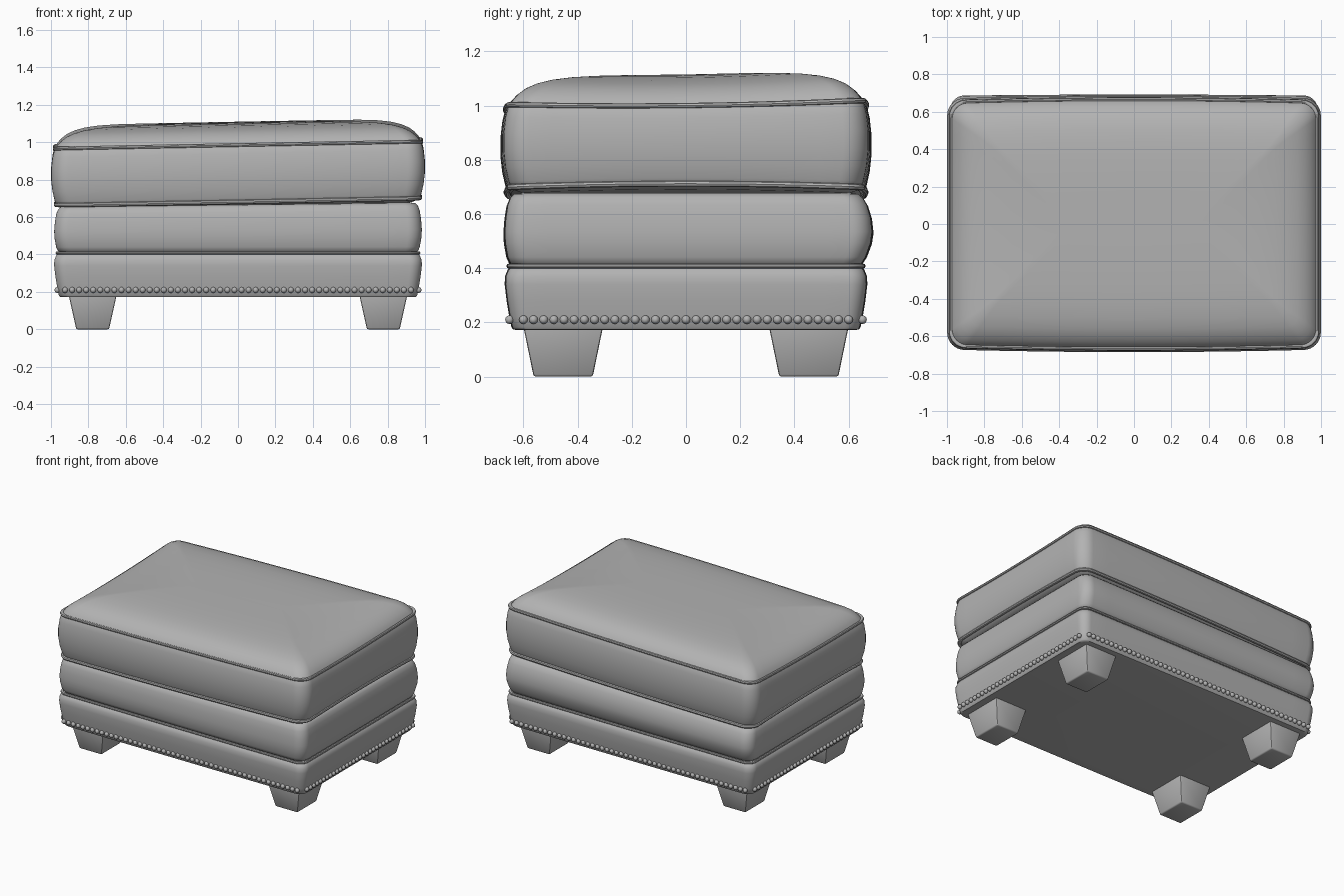
import bpy, bmesh, math
from mathutils import Matrix, Vector

if "Cube" in bpy.data.objects:
    bpy.data.objects.remove(bpy.data.objects["Cube"])

grey = bpy.data.materials.new("grey leather")
grey.diffuse_color = (0.45, 0.45, 0.45, 1)
grey.use_nodes = True
grey.node_tree.nodes["Principled BSDF"].inputs["Base Color"].default_value = grey.diffuse_color


def finish(name, bm, angle=40):
    bmesh.ops.recalc_face_normals(bm, faces=bm.faces)
    me = bpy.data.meshes.new(name)
    bm.to_mesh(me)
    bm.free()
    me.materials.append(grey)
    ob = bpy.data.objects.new(name, me)
    bpy.context.collection.objects.link(ob)
    bpy.ops.object.select_all(action='DESELECT')
    ob.select_set(True)
    bpy.context.view_layer.objects.active = ob
    bpy.ops.object.shade_smooth_by_angle(angle=math.radians(angle))
    return ob


def ring(hx, hy, r, bow, n=14, m=8):
    """Rounded rectangle outline whose long sides bow outwards a little."""
    r = min(r, hx * 0.95, hy * 0.95)
    corners = [(hx - r, hy - r), (r - hx, hy - r), (r - hx, r - hy), (hx - r, r - hy)]
    pts = []
    for i, (cx, cy) in enumerate(corners):
        arc = [Vector((cx + r * math.cos((i + k / m) * math.pi / 2),
                       cy + r * math.sin((i + k / m) * math.pi / 2))) for k in range(m + 1)]
        nx, ny = corners[(i + 1) % 4]
        a = (i + 1) * math.pi / 2
        nxt = Vector((nx + r * math.cos(a), ny + r * math.sin(a)))
        pts += arc + [arc[-1].lerp(nxt, k / n) for k in range(1, n)]
    for p in pts:
        p.y += bow * (p.y / hy) * (1 - (p.x / hx) ** 2)
    return pts


def loft(name, hx, hy, r, bow, levels, warp, closed=False):
    """Stack outlines given as (inset, z); closed makes a tube for piping."""
    bm = bmesh.new()
    rows = []
    for d, z in levels:
        rows.append([bm.verts.new(warp(p.x, p.y, z))
                     for p in ring(hx - d, hy - d, max(r - d * 0.3, 0.02), bow)])
    pairs = list(zip(rows, rows[1:]))
    if closed:
        pairs.append((rows[-1], rows[0]))
    for a, b in pairs:
        for i in range(len(a)):
            j = (i + 1) % len(a)
            bm.faces.new((a[i], a[j], b[j], b[i]))
    if not closed:
        bm.faces.new(rows[0])
        bm.faces.new(rows[-1])
    return finish(name, bm)


def piping(name, hx, hy, r, bow, z, rad, warp):
    levels = [(rad * math.cos(k * math.pi / 4), z + rad * math.sin(k * math.pi / 4))
              for k in range(8)]
    return loft(name, hx, hy, r, bow, levels, warp, closed=True)


def straight(x, y, z):
    return (x, y, z)


def mid_warp(x, y, z):
    t = (z - 0.42) / 0.25
    back = 0.018 * max(0, math.sin(math.pi * min(max(t, 0), 1))) if y > 0 else 0
    return (x, y + back * max(0, y) / 0.66, z + 0.011 * x * t)


def top_warp(x, y, z):
    t = (z - 0.69) / 0.3
    sag = (2 * t - 1) * 0.012 * ((y / 0.66) ** 2 - 0.4)
    return (x, y, z + 0.019 * x + 0.012 * y * t + sag)


# lower base band
loft("base", 0.97, 0.652, 0.06, 0.004,
     [(0.03, 0.172), (0.018, 0.174), (0.012, 0.182), (0.004, 0.22), (-0.006, 0.28),
      (-0.013, 0.34), (-0.012, 0.37), (-0.002, 0.395), (0.012, 0.405), (0.04, 0.41)], straight)
piping("base_piping", 0.967, 0.65, 0.06, 0.004, 0.408, 0.009, straight)

# middle cushion
loft("middle_cushion", 0.97, 0.655, 0.07, 0.006,
     [(0.03, 0.405), (0.008, 0.418), (-0.002, 0.44), (-0.011, 0.49), (-0.013, 0.53),
      (-0.009, 0.58), (-0.002, 0.625), (0.008, 0.65), (0.022, 0.664), (0.05, 0.668)], mid_warp)

# top cushion with domed seat
loft("top_cushion", 0.98, 0.652, 0.085, 0.014,
     [(0.2, 0.655), (0.05, 0.667), (0.02, 0.678), (0.008, 0.69), (0.0, 0.71), (-0.012, 0.76),
      (-0.019, 0.82), (-0.019, 0.88), (-0.012, 0.94), (-0.003, 0.975), (0.004, 0.986),
      (0.016, 1.006), (0.035, 1.027), (0.065, 1.05), (0.105, 1.069), (0.16, 1.085),
      (0.23, 1.097), (0.32, 1.106), (0.43, 1.112), (0.53, 1.115), (0.61, 1.116)], top_warp)
piping("top_seam_piping", 0.98, 0.652, 0.085, 0.014, 0.986, 0.01, top_warp)
piping("bottom_seam_piping", 0.974, 0.648, 0.085, 0.014, 0.688, 0.011, top_warp)

# nailhead trim round the base
bm = bmesh.new()


def nail(x, y):
    bmesh.ops.create_uvsphere(bm, u_segments=10, v_segments=6, radius=0.016,
                              matrix=Matrix.Translation((x, y, 0.21)))


for s in (-1, 1):
    for i in range(50):
        nail(-0.925 + 1.85 * i / 49, s * 0.651)
    for i in range(33):
        nail(s * 0.966, -0.6 + 1.2 * i / 32)
finish("nailhead_trim", bm, 60)

# tapered legs
for sx, side in ((-1, "left"), (1, "right")):
    for sy, end in ((-1, "front"), (1, "back")):
        bm = bmesh.new()
        bmesh.ops.create_cube(bm, size=1)
        for v in bm.verts:
            top = v.co.z > 0
            wx, wy = (0.255, 0.292) if top else (0.175, 0.218)
            v.co = (sx * 0.777 + v.co.x * wx, sy * 0.453 + v.co.y * wy, 0.18 if top else 0)
        bmesh.ops.bevel(bm, geom=bm.edges[:], offset=0.008, segments=2,
                        profile=0.5, affect='EDGES')
        finish(end + "_" + side + "_leg", bm)
